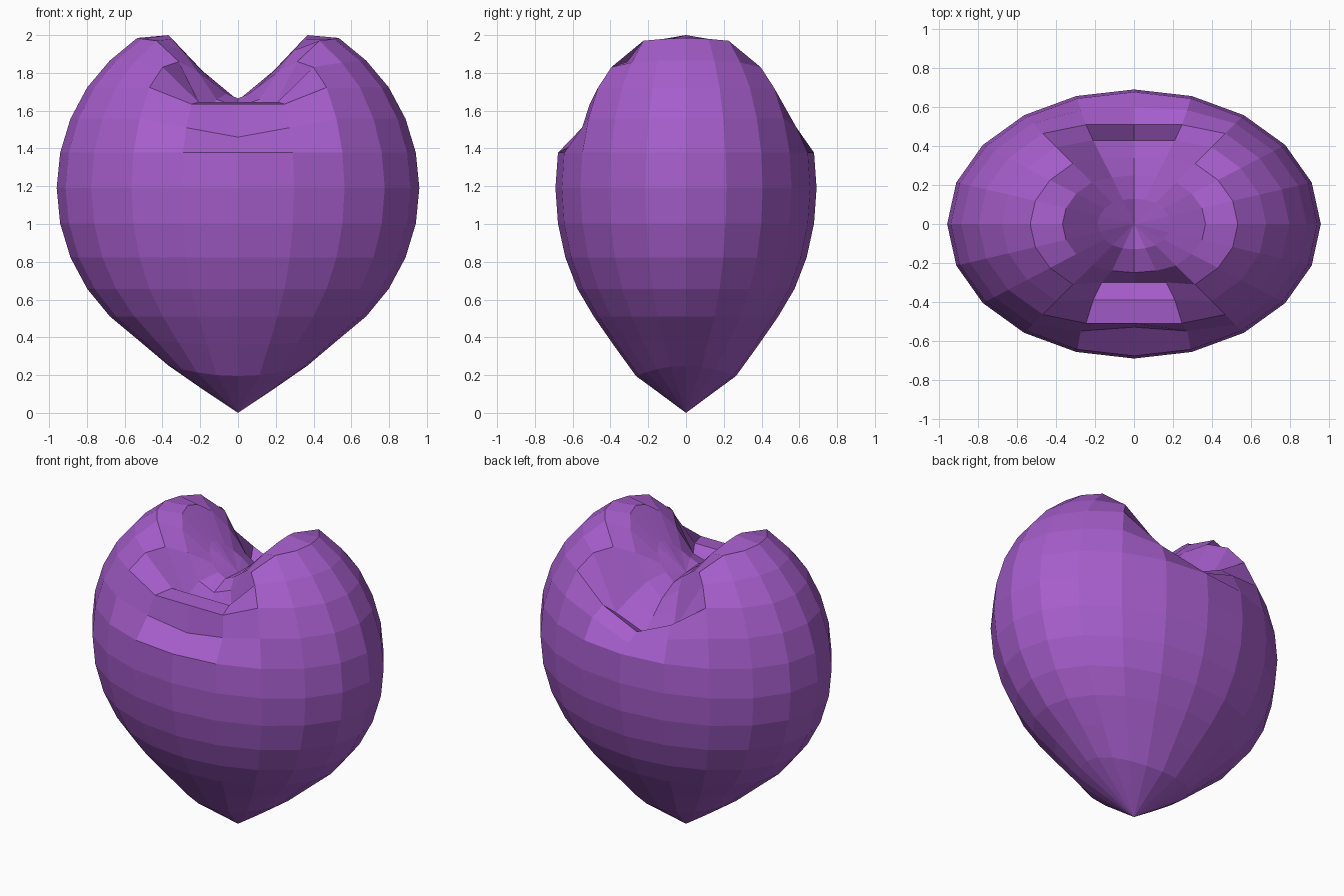
import bpy, bmesh, math

if "Cube" in bpy.data.objects:
    bpy.data.objects.remove(bpy.data.objects["Cube"])

R, CZ, YS = 0.96, 1.19, 0.72      # sphere radius, centre height, depth squash

# Heights of the dented top rings, by ring from the pole:
# columns from the side (0) to the column next to the cleft (3)
LOBE = {1: (1.81, 1.80, 1.77, 1.73),
        2: (2.00, 1.98, 1.92, 1.81),
        3: (1.985, 1.98, 1.97, 1.86),
        4: (1.865, 1.865, 1.855, 1.83)}
# Cleft columns 4 and 5 as (height, depth) for the front and the back
FRONT = {1: ((1.69, .125), (1.665, .13)), 2: ((1.66, .24), (1.62, .25)),
         3: ((1.57, .30), (1.55, .30)), 4: ((1.645, .39), (1.645, .39)),
         5: ((1.635, .51), (1.635, .51)), 6: ((1.51, .55), (1.46, .53))}
BACK = {1: ((1.69, .125), (1.64, .13)), 2: ((1.66, .24), (1.58, .25)),
        3: ((1.58, .34), (1.50, .34)), 4: ((1.50, .43), (1.42, .43)),
        5: ((1.57, .51), (1.46, .51)), 6: ((1.51, .585), (1.42, .60))}
# Bottom rings stretched to a point: (side height, front height)
TIP = {13: (.39, .36), 14: (.25, .195), 15: (.125, .10), 16: (0, 0)}

bm = bmesh.new()
bmesh.ops.create_uvsphere(bm, u_segments=20, v_segments=16, radius=R)
for v in bm.verts:
    x, y, z = v.co
    ring = round(math.acos(max(-1, min(1, z / R))) / (math.pi / 16))
    col = round(math.atan2(abs(y), abs(x)) / (math.pi / 10))
    side = -1 if y < 0 else 1
    y, z = y * YS, z + CZ
    if ring == 0:
        z = 1.655
    elif ring in TIP:
        a, b = TIP[ring]
        z = a + (b - a) * math.sin(col * math.pi / 10) ** 2
    elif col < 4 and ring in LOBE:
        z = LOBE[ring][col]
    elif col >= 4 and ring in FRONT:
        z, depth = (FRONT if side < 0 else BACK)[ring][col - 4]
        y = side * depth
    v.co = (x, y, z)

# Heart body with flat facets
mesh = bpy.data.meshes.new("heart")
bm.to_mesh(mesh)
bm.free()
heart = bpy.data.objects.new("heart", mesh)
bpy.context.collection.objects.link(heart)
mat = bpy.data.materials.new("purple")
mat.diffuse_color = (0.38, 0.11, 0.6, 1)
mat.use_nodes = True
mat.node_tree.nodes["Principled BSDF"].inputs["Base Color"].default_value = mat.diffuse_color
mesh.materials.append(mat)
